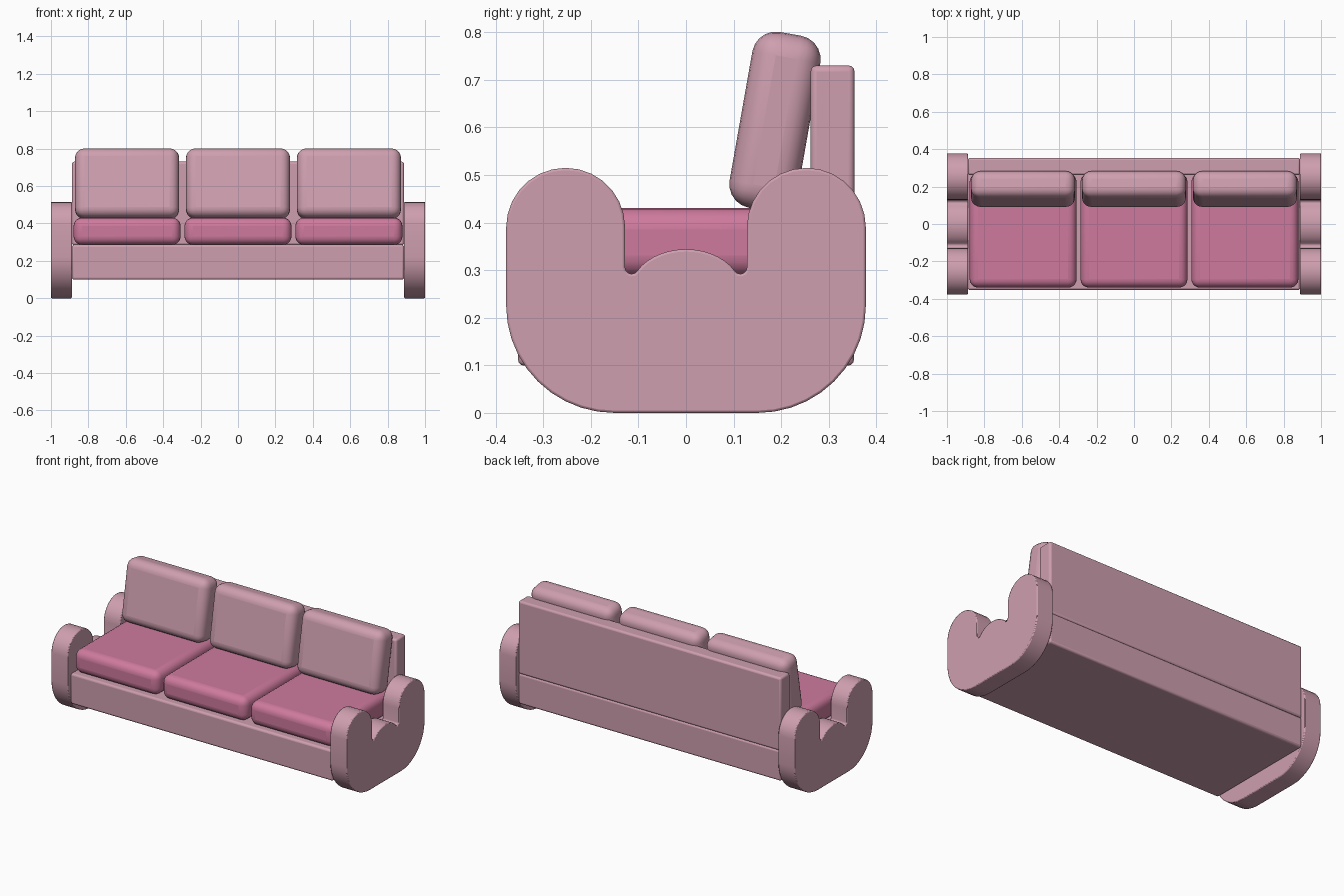
import bpy, bmesh
from math import sin, cos, pi, radians

cube = bpy.data.objects.get("Cube")
if cube:
    bpy.data.objects.remove(cube, do_unlink=True)


def make_material(name, rgb):
    mat = bpy.data.materials.new(name)
    mat.use_nodes = True
    color = (*rgb, 1)
    mat.diffuse_color = color
    mat.node_tree.nodes["Principled BSDF"].inputs["Base Color"].default_value = color
    return mat


pale = make_material("pale_pink", (0.62, 0.345, 0.43))
rose = make_material("rose_pink", (0.62, 0.195, 0.34))


def finish(name, bm, mat, bevel, segments):
    bmesh.ops.recalc_face_normals(bm, faces=bm.faces)
    mesh = bpy.data.meshes.new(name)
    bm.to_mesh(mesh)
    bm.free()
    mesh.materials.append(mat)
    obj = bpy.data.objects.new(name, mesh)
    bpy.context.collection.objects.link(obj)
    mod = obj.modifiers.new("soft_edges", "BEVEL")
    mod.width, mod.segments = bevel, segments
    mod.limit_method = "ANGLE"
    mod.angle_limit = radians(40)
    bpy.ops.object.select_all(action="DESELECT")
    obj.select_set(True)
    bpy.context.view_layer.objects.active = obj
    bpy.ops.object.shade_smooth_by_angle(angle=radians(35))
    return obj


def box(name, center, size, mat, bevel, segments=3, tilt=0):
    bm = bmesh.new()
    bmesh.ops.create_cube(bm, size=1)
    bmesh.ops.scale(bm, vec=size, verts=bm.verts)
    obj = finish(name, bm, mat, bevel, segments)
    obj.location = center
    obj.rotation_euler.x = tilt
    return obj


def arc(cy, cz, ry, rz, start, end, steps):
    angles = [radians(start + (end - start) * i / steps) for i in range(steps + 1)]
    return [(cy + ry * cos(a), cz + rz * sin(a)) for a in angles]


# Frame: base and back panel
box("base", (0, 0, 0.193), (1.776, 0.706, 0.187), pale, 0.012)
box("back_panel", (0, 0.308, 0.507), (1.776, 0.092, 0.446), pale, 0.012)

# Cushions, three of each
for label, x in (("right", -0.593), ("middle", 0), ("left", 0.593)):
    box(label + "_seat_cushion", (x, -0.035, 0.358), (0.572, 0.61, 0.145), rose, 0.045, 5)
    box(label + "_back_cushion", (x, 0.187, 0.612), (0.556, 0.145, 0.375),
        pale, 0.05, 5, radians(-10))

# Arms: half profile from bottom to the middle hump, mirrored across y
half = arc(0.15, 0.225, 0.228, 0.225, -90, 0, 10)
half += arc(0.253, 0.39, 0.125, 0.125, 0, 180, 14)
half += arc(0.114, 0.306, 0.014, 0.014, 0, -140, 5)
half += arc(0, 0.255, 0.118, 0.089, 38, 90, 6)
profile = half + [(-y, z) for y, z in reversed(half[:-1])]

for label, side in (("left", 1), ("right", -1)):
    bm = bmesh.new()
    face = bm.faces.new([bm.verts.new((side * 0.888, y, z)) for y, z in profile])
    out = bmesh.ops.extrude_face_region(bm, geom=[face])
    moved = [v for v in out["geom"] if isinstance(v, bmesh.types.BMVert)]
    bmesh.ops.translate(bm, vec=(side * 0.112, 0, 0), verts=moved)
    finish(label + "_arm", bm, pale, 0.005, 2)
